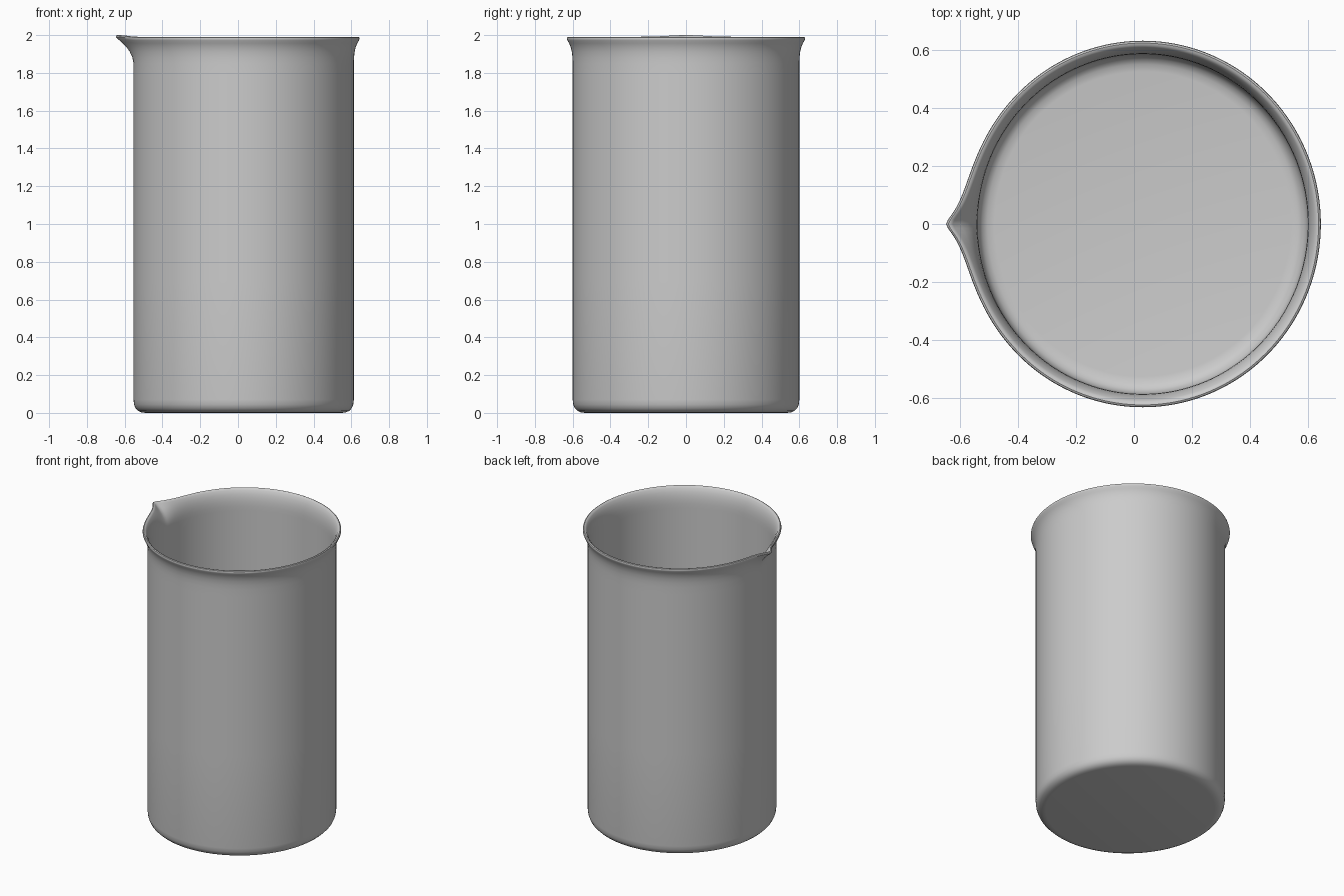
import bpy, bmesh, math

if "Cube" in bpy.data.objects:
    bpy.data.objects.remove(bpy.data.objects["Cube"])

SEG = 256
CX, SX = 0.03, 0.972      # centre offset and slight flattening along x
TIP = 0.064               # spout reach

# Wall cross-section: outside from base to rim, then back down the inside
profile = [
    (0.535, 0.0), (0.557, 0.003), (0.575, 0.011), (0.589, 0.025),
    (0.597, 0.044), (0.6, 0.07), (0.6, 0.7), (0.6, 1.3), (0.6, 1.8),
    (0.6, 1.85), (0.601, 1.88), (0.604, 1.91), (0.61, 1.935), (0.619, 1.957),
    (0.628, 1.972), (0.631, 1.981), (0.629, 1.988), (0.623, 1.991),
    (0.615, 1.989), (0.607, 1.98), (0.597, 1.957), (0.591, 1.935),
    (0.587, 1.91), (0.585, 1.88), (0.585, 1.85), (0.585, 1.8), (0.585, 1.3),
    (0.585, 0.7), (0.585, 0.08), (0.58, 0.052), (0.568, 0.033),
    (0.55, 0.022), (0.525, 0.018),
]


def point(r, z, a):
    x, y = CX + SX * r * math.cos(a), r * math.sin(a)
    # Pull the rim outwards and slightly up into a pouring spout on -x
    if math.cos(a) < 0 and z > 1.85:
        w = min(1.0, (z - 1.85) / 0.13) ** 1.8
        f = math.exp(-(math.sqrt(y * y + 0.012 ** 2) - 0.012) / 0.065)
        x -= TIP * w * f
        z += 0.009 * w * math.exp(-(y / 0.13) ** 2)
    return x, y, z


# Glass beaker body: rings joined by quads, closed by flat floors
bm = bmesh.new()
rings = [[bm.verts.new(point(r, z, 2 * math.pi * i / SEG)) for i in range(SEG)]
         for r, z in profile]
for lo, hi in zip(rings, rings[1:]):
    for i in range(SEG):
        j = (i + 1) % SEG
        bm.faces.new((lo[i], lo[j], hi[j], hi[i]))
bm.faces.new(rings[0][::-1])
bm.faces.new(rings[-1])
bmesh.ops.recalc_face_normals(bm, faces=bm.faces)

mesh = bpy.data.meshes.new("beaker")
bm.to_mesh(mesh)
bm.free()
beaker = bpy.data.objects.new("beaker", mesh)
bpy.context.collection.objects.link(beaker)
bpy.context.view_layer.objects.active = beaker
beaker.select_set(True)
bpy.ops.object.shade_smooth_by_angle(angle=math.radians(40))
